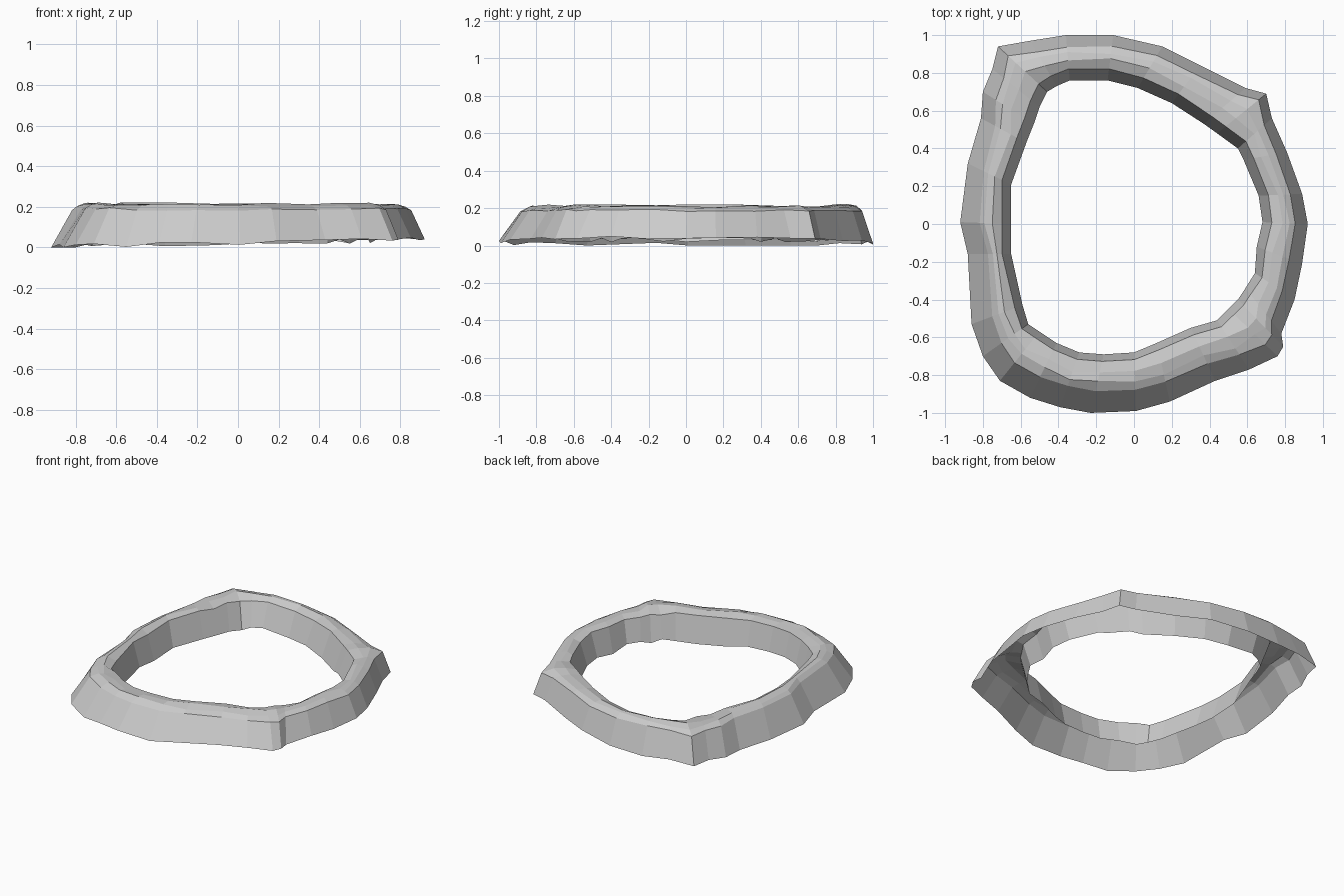
import bpy
import bmesh
import random
from mathutils import Vector

if "Cube" in bpy.data.objects:
    bpy.data.objects.remove(bpy.data.objects["Cube"])

random.seed(4)

# Stations round the ring: outer foot x, y and inner foot x, y
stations = [
    (.92, 0, .68, .01), (.89, .16, .66, .15), (.81, .38, .58, .34),
    (.73, .56, .55, .40), (.70, .69, .44, .48), (.59, .72, .37, .53),
    (.35, .84, .20, .64), (.15, .94, .02, .72), (-.11, 1, -.14, .76),
    (-.36, 1, -.34, .76), (-.55, .97, -.41, .73), (-.72, .94, -.46, .70),
    (-.75, .82, -.50, .62), (-.80, .70, -.53, .53), (-.81, .56, -.57, .43),
    (-.88, .32, -.65, .21), (-.92, .01, -.65, 0), (-.88, -.16, -.65, -.16),
    (-.86, -.53, -.59, -.43), (-.80, -.70, -.56, -.53), (-.71, -.83, -.50, -.57),
    (-.55, -.92, -.41, -.63), (-.39, -.97, -.29, -.68), (-.23, -1, -.16, -.69),
    (.01, -.99, 0, -.68), (.19, -.94, .12, -.63), (.43, -.83, .30, -.55),
    (.61, -.77, .44, -.51), (.76, -.70, .50, -.45), (.79, -.65, .55, -.40),
    (.78, -.58, .59, -.34), (.85, -.40, .64, -.26), (.89, -.21, .65, -.12),
]


def jitter(amount):
    return random.uniform(-amount, amount)


def section(ox, oy, ix, iy):
    """Sloped outer wall, narrow bevel, low crest, inner wall; open underneath."""
    outer, inner = Vector((ox, oy)), Vector((ix, iy))
    across = (inner - outer).normalized()
    lean = .085 - .02 * ox - .028 * oy
    top_out = outer + across * lean
    top_in = inner - across * (.05 + .012 * oy)
    bevel = top_out.lerp(top_in, .28 + jitter(.08))
    crest = top_out.lerp(top_in, .62 + jitter(.1))
    return [
        (*outer, max(0, .022 + .02 * ox + jitter(.01))),
        (*top_out, .188 + jitter(.008)),
        (*bevel, .207 + jitter(.008)),
        (*crest, .212 + jitter(.01)),
        (*top_in, .195 + jitter(.008)),
        (*inner, .03 + jitter(.012)),
    ]


# Irregular rim shell
bm = bmesh.new()
rows = [[bm.verts.new(p) for p in section(*s)] for s in stations]
for a, b in zip(rows, rows[1:] + rows[:1]):
    for j in range(len(a) - 1):
        bm.faces.new((a[j], b[j], b[j + 1], a[j + 1]))
low = min(v.co.z for v in bm.verts)
for v in bm.verts:
    v.co.z -= low
bm.normal_update()
mesh = bpy.data.meshes.new("stone_rim")
bm.to_mesh(mesh)
bm.free()
rim = bpy.data.objects.new("stone_rim", mesh)
bpy.context.collection.objects.link(rim)
